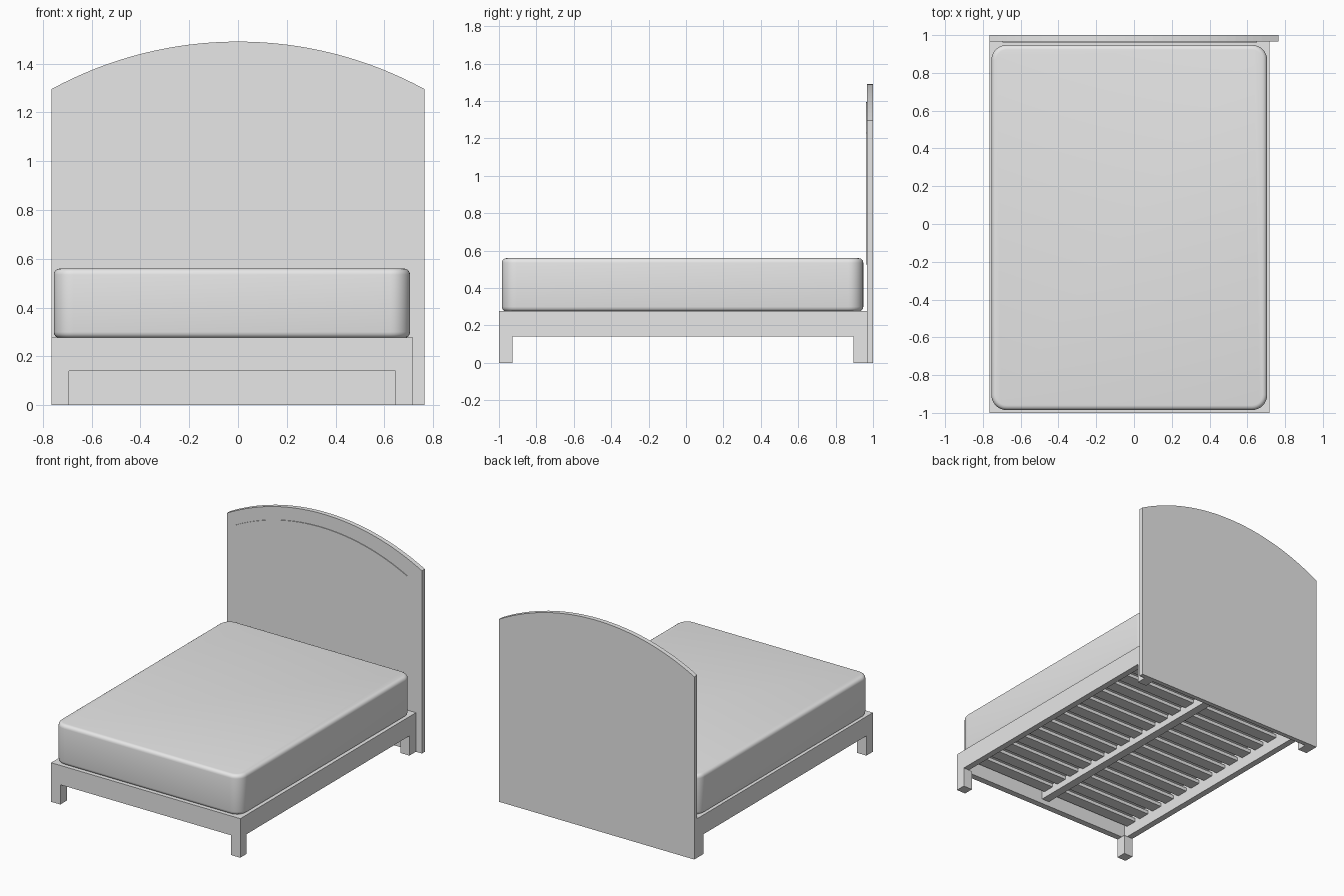
import bpy
import bmesh
import math

cube = bpy.data.objects.get("Cube")
if cube:
    bpy.data.objects.remove(cube, do_unlink=True)

mat = bpy.data.materials.new("plain grey")
mat.use_nodes = True
GREY = (0.8, 0.8, 0.8, 1.0)
mat.diffuse_color = GREY
mat.node_tree.nodes["Principled BSDF"].inputs["Base Color"].default_value = GREY


def finish(name, bm):
    bmesh.ops.recalc_face_normals(bm, faces=bm.faces)
    mesh = bpy.data.meshes.new(name)
    bm.to_mesh(mesh)
    bm.free()
    mesh.materials.append(mat)
    obj = bpy.data.objects.new(name, mesh)
    bpy.context.collection.objects.link(obj)
    return obj


def box_mesh(x0, x1, y0, y1, z0, z1):
    bm = bmesh.new()
    bmesh.ops.create_cube(bm, size=1)
    for v in bm.verts:
        v.co.x = x1 if v.co.x > 0 else x0
        v.co.y = y1 if v.co.y > 0 else y0
        v.co.z = z1 if v.co.z > 0 else z0
    return bm


def box(name, *dims):
    return finish(name, box_mesh(*dims))


def arched_board(name, x0, x1, y0, y1, z0, z_side, z_top, steps=32):
    """Upright board whose top edge is a circular arc."""
    half, rise, mid = (x1 - x0) / 2, z_top - z_side, (x0 + x1) / 2
    radius = (half ** 2 + rise ** 2) / (2 * rise)
    sweep = math.asin(half / radius)
    outline = [(x0, z0), (x1, z0)]
    for i in range(steps + 1):
        a = sweep * (1 - 2 * i / steps)
        outline.append((mid + radius * math.sin(a),
                        z_top - radius + radius * math.cos(a)))
    bm = bmesh.new()
    face = bm.faces.new([bm.verts.new((x, y0, z)) for x, z in outline])
    ext = bmesh.ops.extrude_face_region(bm, geom=[face])
    for v in ext["geom"]:
        if isinstance(v, bmesh.types.BMVert):
            v.co.y = y1
    return finish(name, bm)


# Frame extents
L, R = -0.765, 0.718
FRONT, BACK = -1.0, 0.967
LOW, TOP = 0.14, 0.277
T = 0.045          # rail thickness
LEG = 0.072
MID = (L + R) / 2

# Headboard with a thin raised panel on its front
arched_board("headboard", -0.765, 0.765, BACK, 1.0, 0.0, 1.295, 1.49)
arched_board("headboard_panel", -0.695, 0.65, BACK - 0.005, BACK + 0.01,
             0.525, 1.23, 1.395)

# Rails
box("left_rail", R - T, R, FRONT, BACK, LOW, TOP)
box("right_rail", L, L + T, FRONT, BACK, LOW, TOP)
box("front_rail", L + T, R - T, FRONT, FRONT + T, LOW, TOP)
box("back_rail", L + T, R - T, BACK - T, BACK, LOW, TOP)

# Legs
for side, x in (("right", L), ("left", R - LEG)):
    for end, y in (("front", FRONT), ("back", BACK - LEG)):
        box(f"{end}_{side}_leg", x, x + LEG, y, y + LEG, 0.0, LOW)

# Centre beam and slats
box("centre_beam", MID - 0.03, MID + 0.03, FRONT + T, BACK - T, 0.175, 0.245)
COUNT, WIDTH = 14, 0.085
pitch = (BACK - FRONT - 2 * T) / COUNT
for i in range(COUNT):
    y = FRONT + T + (i + 0.5) * pitch
    box(f"slat_{i + 1}", L + T, R - T, y - WIDTH / 2, y + WIDTH / 2, 0.22, 0.245)

# Mattress: round the upright corners, then the top and bottom rims
bm = box_mesh(-0.755, 0.705, -0.985, 0.948, 0.275, 0.56)


def is_upright(e):
    return abs(e.verts[0].co.z - e.verts[1].co.z) > 0.1


bmesh.ops.bevel(bm, geom=[e for e in bm.edges if is_upright(e)], offset=0.08,
                segments=8, profile=0.5, affect='EDGES')
rims = [e for e in bm.edges if not is_upright(e)]
bmesh.ops.bevel(bm, geom=rims, offset=0.025, segments=4, profile=0.5,
                affect='EDGES')
mattress = finish("mattress", bm)
bpy.ops.object.select_all(action='DESELECT')
mattress.select_set(True)
bpy.context.view_layer.objects.active = mattress
bpy.ops.object.shade_smooth_by_angle(angle=math.radians(35))
